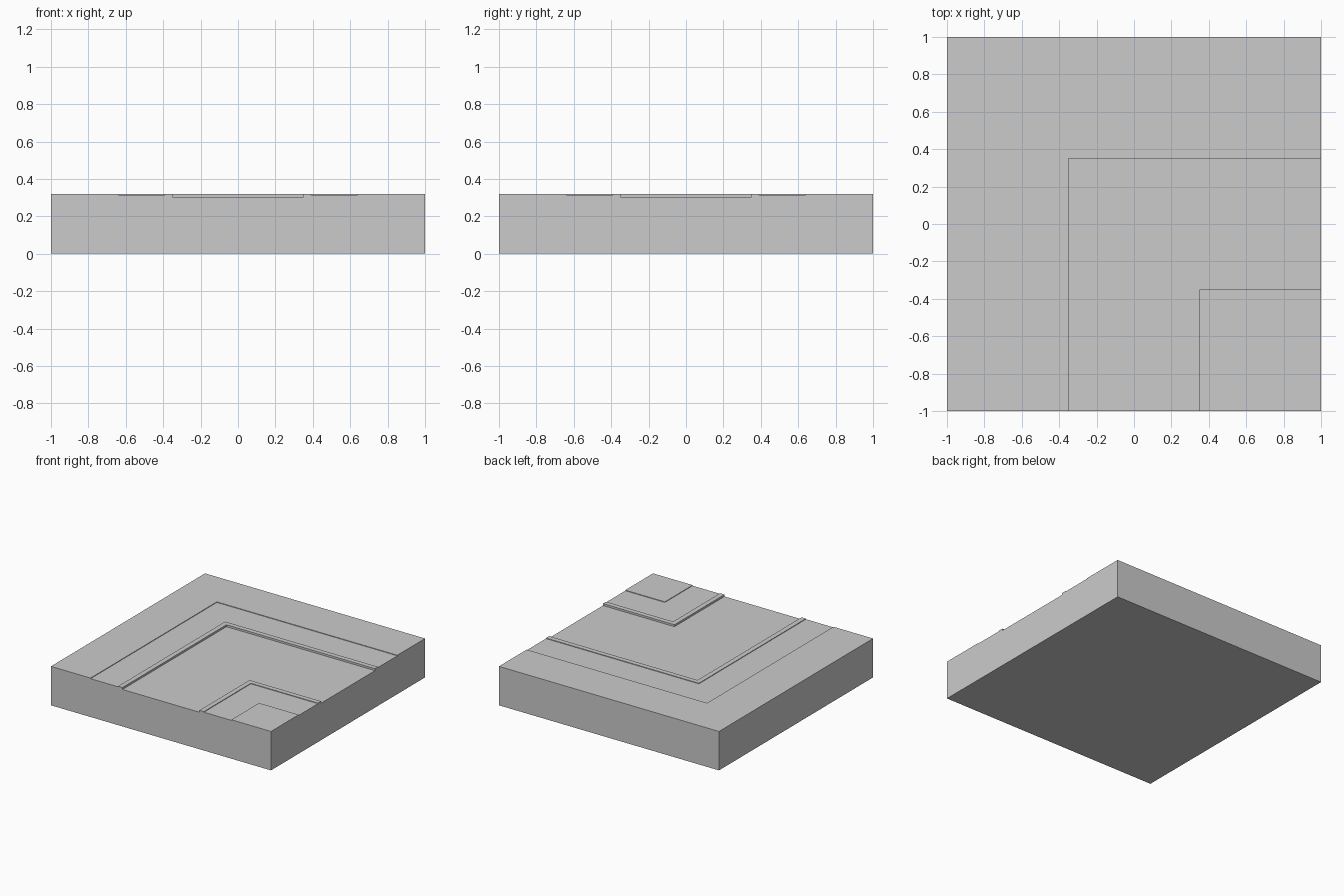
import bpy
import bmesh

if "Cube" in bpy.data.objects:
    bpy.data.objects.remove(bpy.data.objects["Cube"])

TOP, PAVING, ROAD = 0.32, 0.315, 0.304

# Bands across the tile: (start, height) for verge, pavement, kerb, road, kerb, pavement, verge
bands = [(-1, TOP), (-0.64, PAVING), (-0.39, TOP), (-0.35, ROAD),
         (0.35, TOP), (0.39, PAVING), (0.64, TOP)]

# Closed cross-section made of flat bands with vertical steps
profile = [(-1, 0)]
for i, (start, height) in enumerate(bands):
    end = bands[i + 1][0] if i + 1 < len(bands) else 1
    profile += [(start, height), (end, height)]
profile.append((1, 0))

# Sweep the section from the front edge, round the mitred corner, to the right edge
bm = bmesh.new()
front = [bm.verts.new((s, -1, z)) for s, z in profile]
mitre = [bm.verts.new((s, -s, z)) for s, z in profile]
right = [bm.verts.new((1, -s, z)) for s, z in profile]
n = len(profile)
for a, b in ((front, mitre), (mitre, right)):
    for i in range(n):
        j = (i + 1) % n
        bm.faces.new((a[i], a[j], b[j], b[i]))

# Close the two cut ends
bm.faces.new(front)
bm.faces.new(right)

# The sweep meets at one point in the inner corner
bmesh.ops.remove_doubles(bm, verts=bm.verts[:], dist=0.0005)
bmesh.ops.dissolve_degenerate(bm, edges=bm.edges[:], dist=0.0005)
# Merge the mitre joints into clean L-shaped faces
bmesh.ops.dissolve_limit(bm, angle_limit=0.01, verts=bm.verts[:], edges=bm.edges[:])
bmesh.ops.recalc_face_normals(bm, faces=bm.faces[:])

mesh = bpy.data.meshes.new("road_corner_tile")
bm.to_mesh(mesh)
bm.free()
tile = bpy.data.objects.new("road_corner_tile", mesh)
bpy.context.collection.objects.link(tile)
